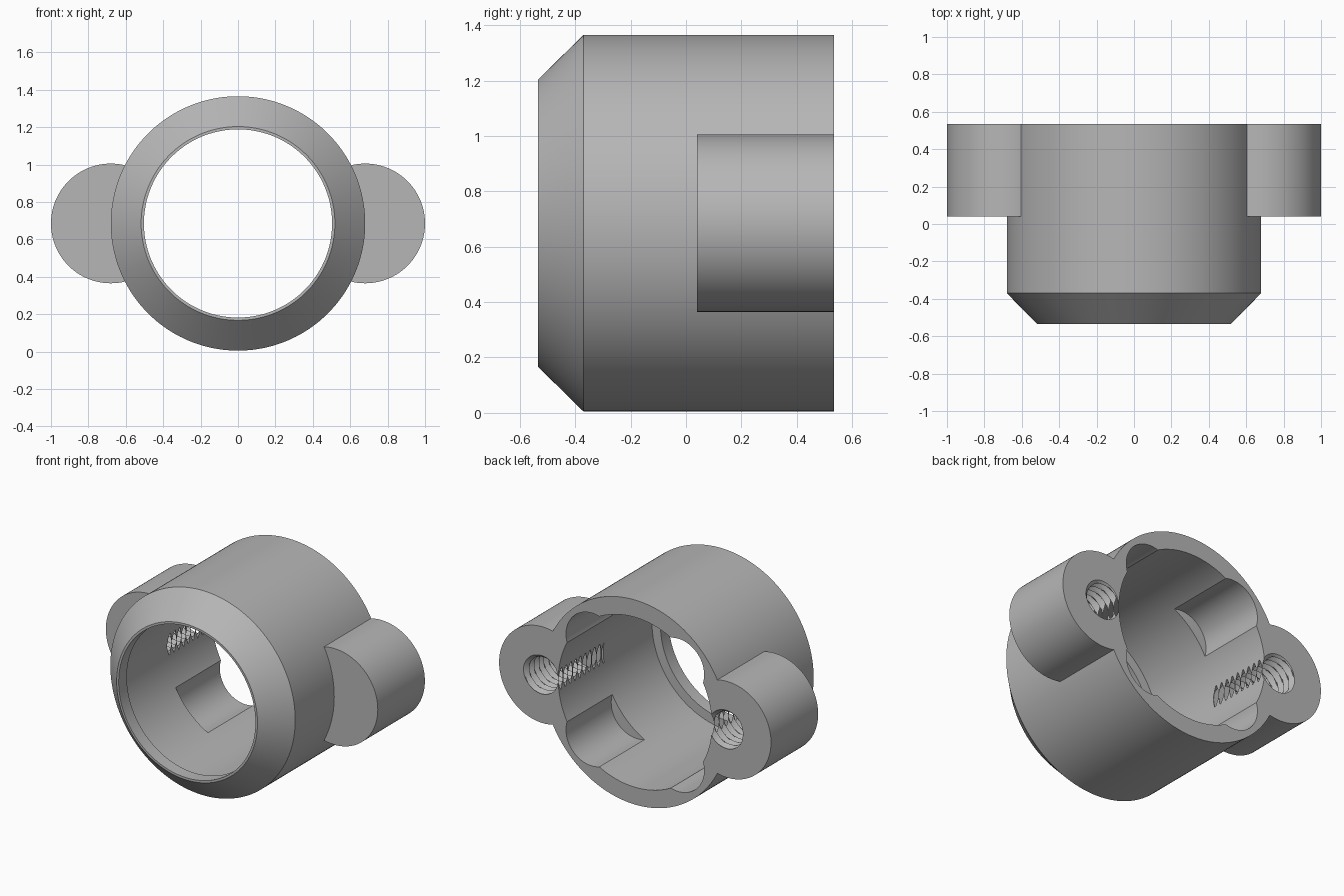
import bpy
import bmesh
from math import cos, sin, pi, radians

cube = bpy.data.objects.get("Cube")
if cube:
    bpy.data.objects.remove(cube, do_unlink=True)

AXIS_Z = 0.685           # height of the main axis
BACK = 0.535
FRONT = -0.535
POCKET_Y = 0.06          # blind end of grooves and screw holes
PAST = 0.6               # cutters overshoot the ends

grey = bpy.data.materials.new("plain grey")
grey.use_nodes = True
grey.diffuse_color = (0.47, 0.47, 0.47, 1)
grey.node_tree.nodes["Principled BSDF"].inputs["Base Color"].default_value = (0.47, 0.47, 0.47, 1)


def solid(name, stations, segments, radius, x=0.0, z=0.0):
    """Closed tube along y; radius(station, angle) gives its surface."""
    bm = bmesh.new()
    rings = []
    for s in stations:
        ring = []
        for i in range(segments):
            a = 2 * pi * i / segments
            r, y = radius(s, a)
            ring.append(bm.verts.new((x + r * cos(a), y, AXIS_Z + z + r * sin(a))))
        rings.append(ring)
    for low, high in zip(rings, rings[1:]):
        for i in range(segments):
            j = (i + 1) % segments
            bm.faces.new((low[i], low[j], high[j], high[i]))
    bm.faces.new(rings[0])
    bm.faces.new(rings[-1])
    bmesh.ops.recalc_face_normals(bm, faces=bm.faces[:])
    mesh = bpy.data.meshes.new(name)
    bm.to_mesh(mesh)
    bm.free()
    mesh.materials.append(grey)
    obj = bpy.data.objects.new(name, mesh)
    bpy.context.collection.objects.link(obj)
    return obj


def lathe(name, profile, segments=128, x=0.0, z=0.0):
    return solid(name, profile, segments, lambda s, a: s, x, z)


def thread(name, x, minor=0.112, major=0.142, pitch=0.05, steps=8):
    """Helical threaded plug used to cut a screw hole."""
    count = int((PAST - POCKET_Y) / pitch * steps)

    def surface(k, a):
        phase = (k / steps - a / (2 * pi)) % 1
        rise = 1 - abs(2 * phase - 1)
        return minor + (major - minor) * rise, POCKET_Y + k * pitch / steps
    return solid(name, range(count + 1), 48, surface, x)


def combine(target, other, operation):
    other.hide_render = True
    mod = target.modifiers.new(operation, 'BOOLEAN')
    mod.operation = operation
    mod.solver = 'EXACT'
    mod.object = other
    bpy.context.view_layer.update()
    graph = bpy.context.evaluated_depsgraph_get()
    result = bpy.data.meshes.new_from_object(target.evaluated_get(graph))
    target.modifiers.clear()
    target.data = result
    bpy.data.objects.remove(other, do_unlink=True)


# Outer sleeve with chamfered front
housing = lathe("housing", [(0.518, FRONT), (0.68, -0.37), (0.68, BACK)], 160)

# Side screw bosses
for side in (-1, 1):
    boss = lathe("screw_boss", [(0.32, 0.04), (0.32, BACK)], 96, 0.68 * side)
    combine(housing, boss, 'UNION')

# Stepped bore leaving a thin front lip
bore = lathe("bore_cutter", [(0.503, -PAST), (0.503, -0.45), (0.565, -0.45), (0.565, PAST)], 160)
combine(housing, bore, 'DIFFERENCE')

# Four diagonal blind grooves open at the back
for sx in (-1, 1):
    for sz in (-1, 1):
        d = 0.45 * cos(pi / 4)
        groove = lathe("groove_cutter", [(0.19, POCKET_Y), (0.19, PAST)], 64, d * sx, d * sz)
        combine(housing, groove, 'DIFFERENCE')

# Threaded screw holes breaking into the bore
for side in (-1, 1):
    combine(housing, thread("screw_cutter", 0.68 * side), 'DIFFERENCE')

if not housing.data.materials:
    housing.data.materials.append(grey)

bpy.ops.object.select_all(action='DESELECT')
housing.select_set(True)
bpy.context.view_layer.objects.active = housing
bpy.ops.object.shade_smooth_by_angle(angle=radians(25))
